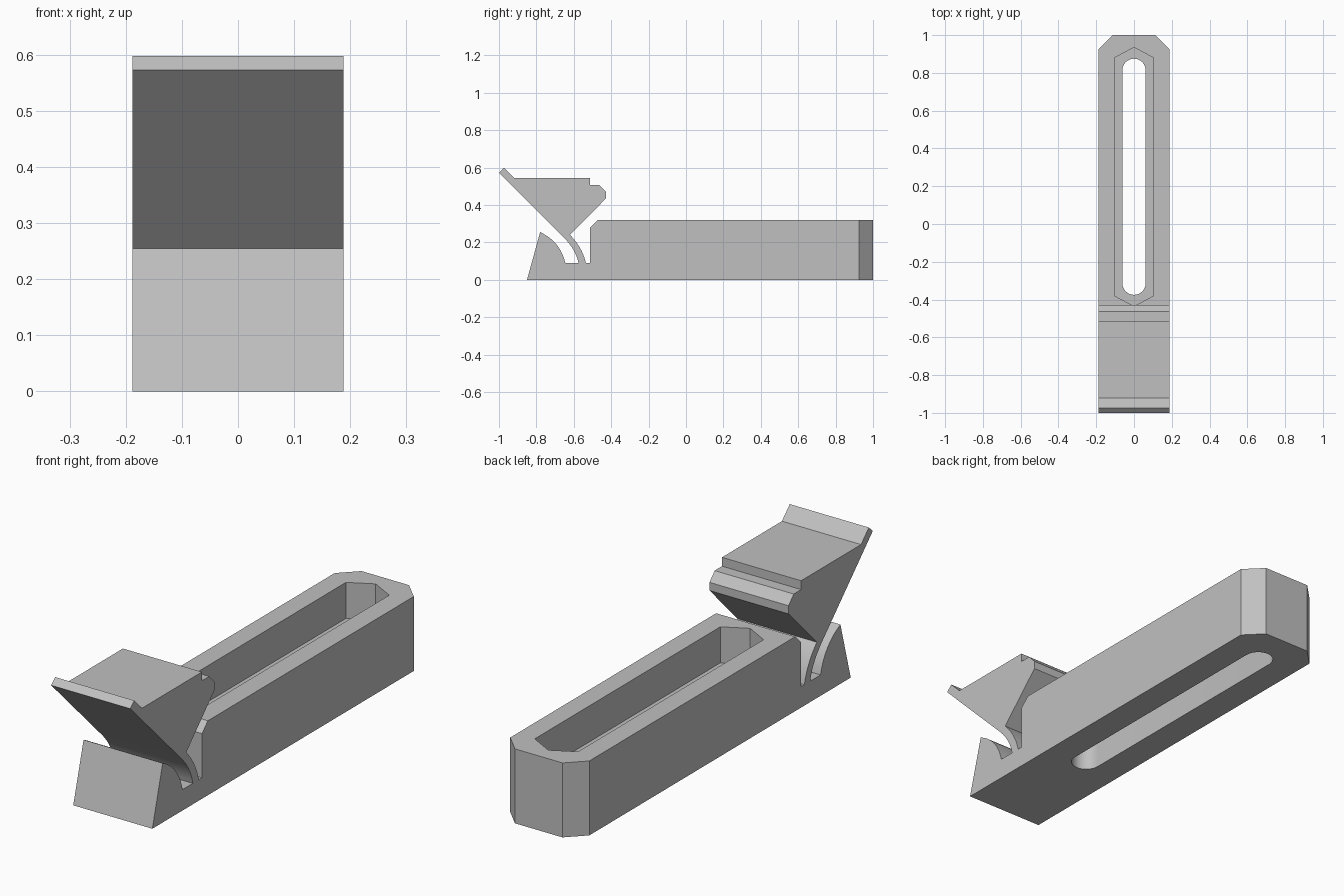
import bpy, bmesh, math
from mathutils import Vector

cube = bpy.data.objects.get("Cube")
if cube:
    bpy.data.objects.remove(cube, do_unlink=True)

HALF_WIDTH = 0.188
HEIGHT = 0.32
POCKET_FLOOR = 0.165

grey = bpy.data.materials.new("plain grey")
grey.use_nodes = True
colour = (0.53, 0.53, 0.53, 1)
grey.diffuse_color = colour
grey.node_tree.nodes["Principled BSDF"].inputs["Base Color"].default_value = colour


def curve(start, control, end, steps=10):
    """Points along a quadratic curve."""
    a, b, c = Vector(start), Vector(control), Vector(end)
    ts = [i / steps for i in range(steps + 1)]
    return [tuple(a * (1 - t) ** 2 + b * 2 * t * (1 - t) + c * t * t) for t in ts]


def prism(name, points, offset, chamfer=0):
    """Extrude a closed outline of 3D points along the offset."""
    bm = bmesh.new()
    face = bm.faces.new([bm.verts.new(p) for p in points])
    grown = bmesh.ops.extrude_face_region(bm, geom=[face], use_keep_orig=True)
    moved = [v for v in grown["geom"] if isinstance(v, bmesh.types.BMVert)]
    bmesh.ops.translate(bm, verts=moved, vec=offset)
    if chamfer:
        # Cut the two upright corners at the back end
        back = [e for e in bm.edges
                if all(v.co.y > 0.99 for v in e.verts)
                and abs(e.verts[0].co.z - e.verts[1].co.z) > 0.1]
        bmesh.ops.bevel(bm, geom=back, offset=chamfer, segments=1, affect='EDGES')
    bmesh.ops.recalc_face_normals(bm, faces=bm.faces)
    mesh = bpy.data.meshes.new(name)
    bm.to_mesh(mesh)
    bm.free()
    mesh.materials.append(grey)
    obj = bpy.data.objects.new(name, mesh)
    bpy.context.collection.objects.link(obj)
    return obj


def cut(target, cutter):
    """Subtract the cutter and discard it."""
    mod = target.modifiers.new("cut", 'BOOLEAN')
    mod.operation = 'DIFFERENCE'
    mod.solver = 'EXACT'
    mod.object = cutter
    bpy.context.view_layer.objects.active = target
    bpy.ops.object.modifier_apply(modifier=mod.name)
    bpy.data.objects.remove(cutter, do_unlink=True)


# Side profile (y, z): toe, curved relief, flexible hinge, jaw, main bar
profile = [(-0.85, 0)]
profile += curve((-0.78, 0.255), (-0.672, 0.205), (-0.645, 0.09))
profile += curve((-0.575, 0.09), (-0.59, 0.165), (-0.66, 0.233))
profile += [(-1, 0.573), (-0.973, 0.598), (-0.92, 0.545), (-0.513, 0.545),
            (-0.513, 0.507), (-0.463, 0.507), (-0.428, 0.47), (-0.428, 0.435)]
profile += curve((-0.62, 0.24), (-0.555, 0.175), (-0.535, 0.09))
profile += [(-0.513, 0.09), (-0.513, 0.28), (-0.473, HEIGHT), (1, HEIGHT), (1, 0)]
body = prism("clamp_body", [(-HALF_WIDTH, y, z) for y, z in profile],
             (2 * HALF_WIDTH, 0, 0), chamfer=0.075)

# Pointed pocket sunk into the top
pocket = [(0.103, -0.38), (0.103, 0.88), (0, 0.935),
          (-0.103, 0.88), (-0.103, -0.38), (0, -0.435)]
cut(body, prism("pocket_cutter", [(x, y, POCKET_FLOOR) for x, y in pocket], (0, 0, 0.2)))

# Round-ended slot through the floor
radius, steps = 0.062, 16
slot = []
for centre, turn in ((0.813, 0), (-0.313, math.pi)):
    for i in range(steps + 1):
        a = turn + math.pi * i / steps
        slot.append((radius * math.cos(a), centre + radius * math.sin(a), -0.1))
cut(body, prism("slot_cutter", slot, (0, 0, 0.35)))

# Smooth the curves, keep the corners sharp
bpy.ops.object.select_all(action='DESELECT')
body.select_set(True)
bpy.context.view_layer.objects.active = body
bpy.ops.object.shade_smooth_by_angle(angle=math.radians(25))
